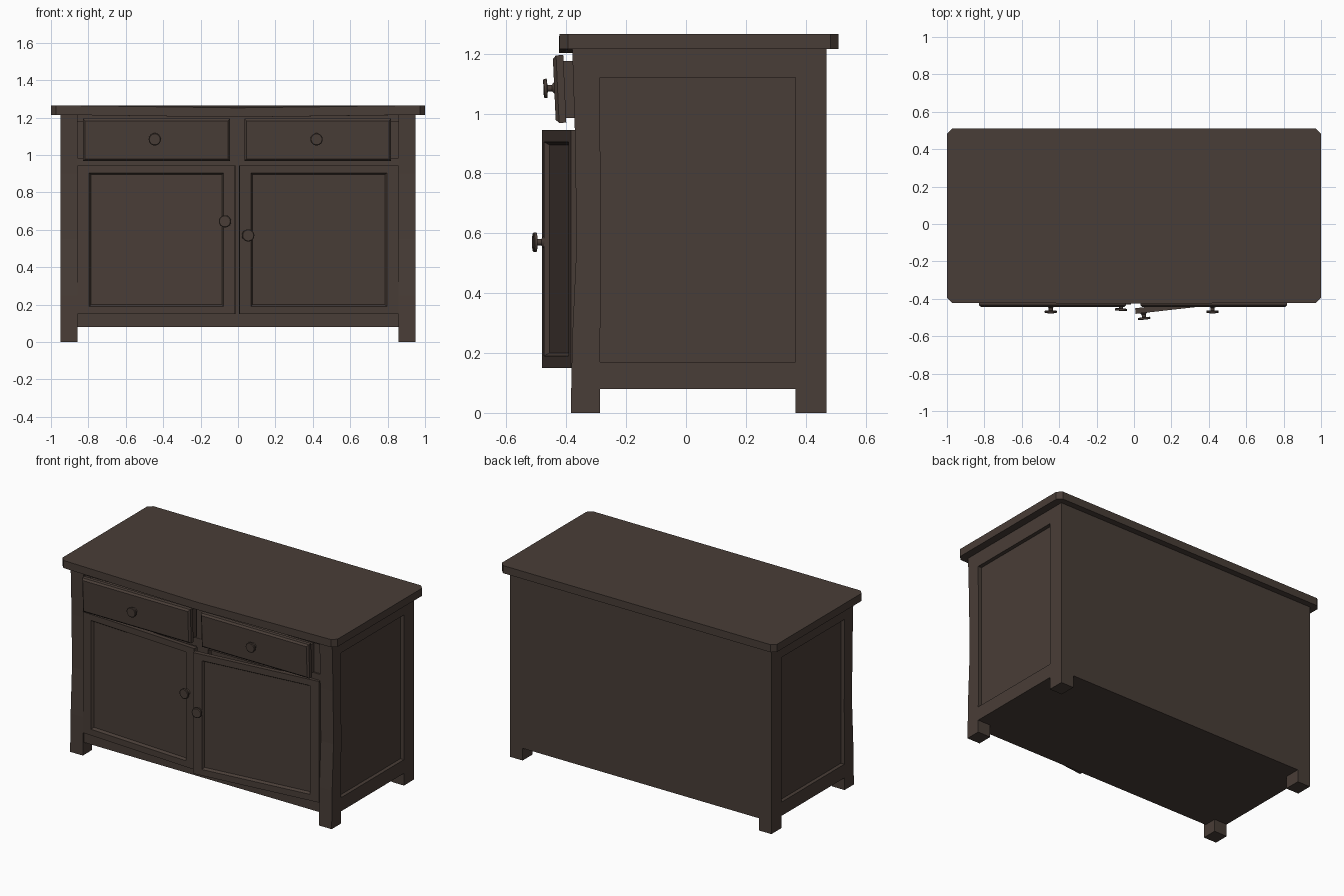
import bpy, bmesh, math
from mathutils import Matrix, Vector

if "Cube" in bpy.data.objects:
    bpy.data.objects.remove(bpy.data.objects["Cube"])

wood = bpy.data.materials.new("dark_brown_wood")
wood.diffuse_color = (0.066, 0.047, 0.038, 1)
wood.use_nodes = True
wood.node_tree.nodes["Principled BSDF"].inputs["Base Color"].default_value = wood.diffuse_color


def finish(name, bm, matrix=Matrix()):
    bmesh.ops.recalc_face_normals(bm, faces=bm.faces)
    me = bpy.data.meshes.new(name)
    bm.to_mesh(me)
    bm.free()
    me.materials.append(wood)
    ob = bpy.data.objects.new(name, me)
    bpy.context.collection.objects.link(ob)
    ob.matrix_world = matrix
    return ob


def box_bm(x, y, z):
    bm = bmesh.new()
    bmesh.ops.create_cube(bm, size=1)
    for v in bm.verts:
        v.co = Vector([(a + b) / 2 + c * (b - a) for (a, b), c in zip((x, y, z), v.co)])
    return bm


def box(name, x, y, z):
    return finish(name, box_bm(x, y, z))


def prism(name, pts, direction):
    bm = bmesh.new()
    face = bm.faces.new([bm.verts.new(p) for p in pts])
    ext = bmesh.ops.extrude_face_region(bm, geom=[face], use_keep_orig=True)
    for v in ext["geom"]:
        if isinstance(v, bmesh.types.BMVert):
            v.co += Vector(direction)
    return finish(name, bm)


def front_face(bm):
    return min(bm.faces, key=lambda f: f.calc_center_median().y)


def knob(name, matrix):
    # turned knob pointing along -y
    profile = [(0.0, 0.0), (0.02, 0.0), (0.011, 0.008), (0.011, 0.022),
               (0.033, 0.024), (0.033, 0.033), (0.029, 0.036), (0.0, 0.036)]
    bm = bmesh.new()
    vs = [bm.verts.new((r, -d, 0)) for r, d in profile]
    es = [bm.edges.new(p) for p in zip(vs, vs[1:])]
    bmesh.ops.spin(bm, geom=vs + es, cent=(0, 0, 0), axis=(0, 1, 0),
                   angle=math.tau, steps=18)
    bmesh.ops.remove_doubles(bm, verts=bm.verts, dist=1e-4)
    ob = finish(name, bm, matrix)
    bpy.context.view_layer.objects.active = ob
    ob.select_set(True)
    bpy.ops.object.shade_smooth_by_angle(angle=math.radians(35))
    ob.select_set(False)


# worktop with clipped corners and a slight sag along the front
F, B, c = -0.422, 0.51, 0.028
prism("worktop", [(-1, F + c, 1.215), (-1 + c, F, 1.215), (0, F - 0.003, 1.202),
                  (1 - c, F, 1.215), (1, F + c, 1.215), (1, B - c, 1.215),
                  (1 - c, B, 1.215), (-1 + c, B, 1.215), (-1, B - c, 1.215)],
      (0, 0, 0.05))

# legs, side rails and recessed side panels
leg_profile = [(-0.385, 0), (-0.38, 0.25), (-0.366, 0.55), (-0.37, 0.9), (-0.38, 1.215),
               (-0.288, 1.215), (-0.285, 0.55), (-0.288, 0)]
for s, side in ((-1, "left"), (1, "right")):
    prism(f"{side}_front_leg", [(s * 0.95, y, z) for y, z in leg_profile], (-s * 0.092, 0, 0))
    outer = sorted((s * 0.858, s * 0.95))
    rail = sorted((s * 0.90, s * 0.95))
    panel = sorted((s * 0.90, s * 0.925))
    box(f"{side}_back_leg", outer, (0.365, 0.47), (0, 1.215))
    box(f"{side}_bottom_rail", rail, (-0.29, 0.37), (0.08, 0.17))
    box(f"{side}_top_rail", rail, (-0.29, 0.37), (1.12, 1.215))
    box(f"{side}_side_panel", panel, (-0.29, 0.37), (0.16, 1.13))

# carcass boards
box("back_panel", (-0.87, 0.87), (0.44, 0.47), (0.08, 1.215))
box("bottom_board", (-0.92, 0.92), (-0.35, 0.46), (0.08, 0.11))
for name, z in (("front_bottom_rail", (0.08, 0.16)), ("front_middle_rail", (0.93, 0.985)),
                ("front_top_rail", (1.18, 1.215))):
    box(name, (-0.87, 0.87), (-0.37, -0.33), z)
box("centre_stile", (-0.045, 0.038), (-0.368, -0.33), (0.1, 1.2))
for s, side in ((-1, "left"), (1, "right")):
    box(f"{side}_front_stile", sorted((s * 0.80, s * 0.87)), (-0.36, -0.33), (0.95, 1.2))

# drawers, slightly pulled out and leaning forward
for side, x0, x1, kx in (("left", -0.828, -0.043, -0.445), ("right", 0.035, 0.818, 0.42)):
    box(f"{side}_drawer_box", (x0 + 0.015, x1 - 0.015), (-0.415, 0.3), (0.985, 1.175))
    m = Matrix.Translation(((x0 + x1) / 2, -0.44, 1.081)) @ Matrix.Rotation(0.045, 4, "X")
    h = (x1 - x0) / 2
    bm = box_bm((-h, h), (0, 0.035), (-0.113, 0.113))
    bmesh.ops.bevel(bm, geom=list(front_face(bm).edges), offset=0.011, segments=1,
                    affect="EDGES")
    finish(f"{side}_drawer_front", bm, m)
    knob(f"{side}_drawer_knob", m @ Matrix.Translation((kx - (x0 + x1) / 2, 0, 0.004)))

# doors, ajar, each with a bevelled sunken panel
for side, hinge, end, angle, kx, kz in (("left", -0.857, 0.842, -0.055, 0.79, 0.645),
                                        ("right", 0.857, -0.853, 0.112, -0.811, 0.57)):
    m = Matrix.Translation((hinge, -0.385, 0)) @ Matrix.Rotation(angle, 4, "Z")
    bm = box_bm(sorted((0, end)), (0, 0.03), (0.15, 0.945))
    face = front_face(bm)
    bmesh.ops.inset_region(bm, faces=[face], thickness=0.057)
    for v in face.verts:
        v.co.x += 0.02 if v.co.x < end / 2 else -0.02
    bmesh.ops.inset_region(bm, faces=[face], thickness=0.014, depth=-0.016)
    finish(f"{side}_door", bm, m)
    knob(f"{side}_door_knob", m @ Matrix.Translation((kx, 0, kz)))
